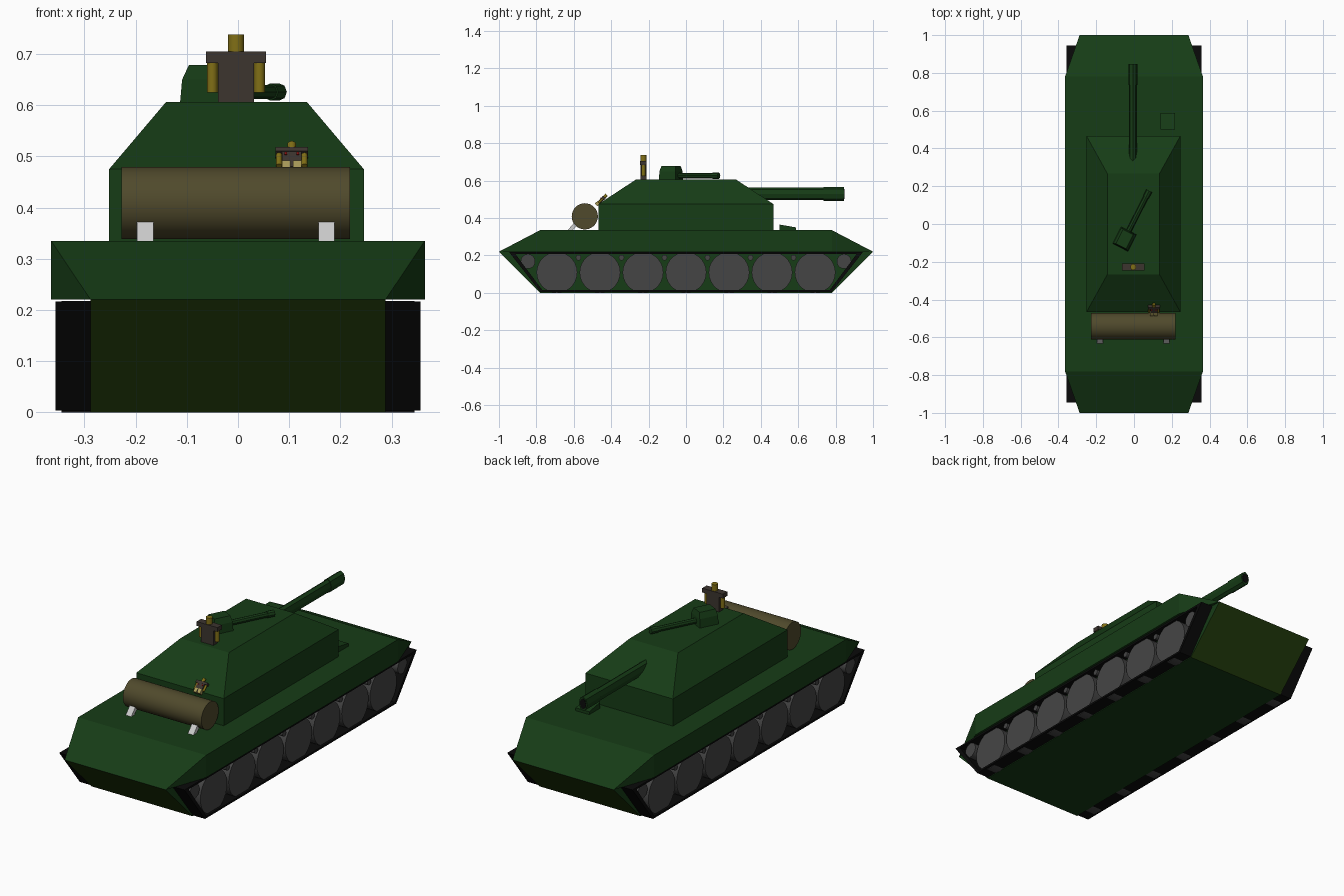
import bpy, bmesh, math
from mathutils import Matrix, Vector

if "Cube" in bpy.data.objects:
    bpy.data.objects.remove(bpy.data.objects["Cube"])


def material(name, rgb):
    m = bpy.data.materials.new(name)
    m.diffuse_color = (*rgb, 1)
    m.use_nodes = True
    m.node_tree.nodes["Principled BSDF"].inputs["Base Color"].default_value = m.diffuse_color
    return m


GREEN = material("green", (0.008, 0.045, 0.008))
OLIVE = material("olive", (0.018, 0.05, 0.004))
BLACK = material("black", (0.003, 0.003, 0.003))
WHEEL = material("wheel_grey", (0.06, 0.06, 0.06))
CANVAS = material("canvas", (0.08, 0.068, 0.025))
BROWN = material("brown", (0.045, 0.035, 0.028))
GOLD = material("gold", (0.22, 0.16, 0.008))
SAND = material("sand", (0.4, 0.33, 0.1))
RED = material("red", (0.4, 0.01, 0.01))


def finish(bm, name, mat, matrix=None):
    if matrix:
        bm.transform(matrix)
    bmesh.ops.recalc_face_normals(bm, faces=bm.faces)
    me = bpy.data.meshes.new(name)
    bm.to_mesh(me)
    bm.free()
    ob = bpy.data.objects.new(name, me)
    bpy.context.collection.objects.link(ob)
    if mat:
        me.materials.append(mat)
    return ob


def solid(name, pts, mat, matrix=None):
    """Convex solid around a few corner points."""
    bm = bmesh.new()
    for p in pts:
        bm.verts.new(p)
    bmesh.ops.convex_hull(bm, input=bm.verts)
    bmesh.ops.dissolve_limit(bm, angle_limit=0.01, verts=bm.verts, edges=bm.edges)
    return finish(bm, name, mat, matrix)


def box(name, x, y, z, mat, matrix=None):
    return solid(name, [(a, b, c) for a in x for b in y for c in z], mat, matrix)


def rod(name, p, q, r, mat, n=24, scale=(1, 1), matrix=None, smooth=False):
    """Cylinder from p to q."""
    p, q = Vector(p), Vector(q)
    bm = bmesh.new()
    bmesh.ops.create_cone(bm, cap_ends=True, segments=n, radius1=r, radius2=r, depth=(q - p).length)
    bm.transform(Matrix.Diagonal((*scale, 1, 1)))
    bm.transform(Matrix.Translation((p + q) / 2) @ (q - p).to_track_quat('Z', 'Y').to_matrix().to_4x4())
    if smooth:
        for f in bm.faces:
            f.smooth = len(f.verts) == 4
    return finish(bm, name, mat, matrix)


S = (-1, 1)

# Hull: lower tub with olive end plates, upper deck with pointed ends
tub = solid("lower_hull", [(sx * 0.288, sy * y, z) for sx in S for sy in S
                           for y, z in ((1, 0.22), (0.78, 0))], GREEN)
tub.data.materials.append(OLIVE)
for f in tub.data.polygons:
    f.material_index = int(abs(f.normal.y) > 0.5)
solid("upper_hull", [(sx * x, sy * y, z) for sx in S for sy in S
                     for x, y, z in ((0.365, 0.78, 0.22), (0.365, 0.78, 0.335), (0.288, 1, 0.22))], GREEN)

# Tracks: hollow trapezoid bands, with road wheels, end wheels and rollers
outer = [(-0.945, 0.217), (-0.778, 0.004), (0.778, 0.004), (0.945, 0.217)]
inner = [(-0.912, 0.207), (-0.768, 0.014), (0.768, 0.014), (0.912, 0.207)]
for side in S:
    bm = bmesh.new()
    rings = [[bm.verts.new((side * x, y, z)) for y, z in prof]
             for x, prof in ((0.285, outer), (0.357, outer), (0.357, inner), (0.285, inner))]
    for r in range(4):
        a, b = rings[r], rings[(r + 1) % 4]
        for i in range(4):
            j = (i + 1) % 4
            bm.faces.new((a[i], a[j], b[j], b[i]))
    finish(bm, "track", BLACK)

    def wheel(name, y, z, r, n):
        rod(name, (side * 0.285, y, z), (side * 0.345, y, z), r, WHEEL, n, smooth=True)

    for i in range(-3, 4):
        wheel("road_wheel", i * 0.23, 0.109, 0.109, 28)
    for i in range(6):
        wheel("return_roller", -0.575 + i * 0.23, 0.188, 0.015, 12)
    for s in S:
        wheel("end_wheel", s * 0.845, 0.168, 0.039, 20)

# Turret: straight base and sloped roof
cx = -0.003
solid("turret_base", [(cx + sx * 0.249, sy * 0.467, z) for sx in S for sy in S for z in (0.33, 0.475)], GREEN)
solid("turret_roof", [(cx + sx * x, sy * y, z) for sx in S for sy in S
                      for x, y, z in ((0.249, 0.467, 0.475), (0.138, 0.267, 0.606))], GREEN)

# Main gun with thicker muzzle
gx, gz = -0.006, 0.529
rod("gun_barrel", (gx, 0.25, gz), (gx, 0.8, gz), 0.033, GREEN, 8, (0.65, 1))
rod("gun_muzzle", (gx, 0.735, gz), (gx, 0.846, gz), 0.037, GREEN, 8, (0.65, 1))
rod("gun_bore", (gx, 0.8, gz), (gx, 0.848, gz), 0.027, BLACK, 8, (0.65, 1))

# Driver hatch wedge on the deck
solid("driver_hatch", [(x, y, z) for x in (0.14, 0.218)
                       for y, z in ((0.5, 0.33), (0.5, 0.365), (0.587, 0.35), (0.587, 0.33))], GREEN)

# Roof machine gun, turned sideways
turn = Matrix.Translation((-0.05, -0.08, 0)) @ Matrix.Rotation(math.radians(-27), 4, 'Z')
solid("roof_gun_block", [(sx * x, sy * y, z) for sx in S for sy in S
                         for x, y, z in ((0.046, 0.05, 0.6), (0.042, 0.048, 0.65), (0.03, 0.042, 0.679))],
      GREEN, turn)
rod("roof_gun_barrel", (0, 0, 0.626), (0, 0.285, 0.626), 0.014, GREEN, 8, matrix=turn)
rod("roof_gun_tip", (0, 0.25, 0.626), (0, 0.287, 0.626), 0.017, GREEN, 8, matrix=turn)


def crew(matrix):
    """Simple crew figure: block torso, wide shoulders, hanging arms, round head."""
    box("crew_torso", (-0.035, 0.035), (-0.016, 0.016), (0, 0.08), BROWN, matrix)
    box("crew_shoulders", (-0.059, 0.059), (-0.018, 0.018), (0.078, 0.1), BROWN, matrix)
    for s in S:
        rod("crew_arm", (s * 0.046, 0, 0.02), (s * 0.046, 0, 0.08), 0.0105, GOLD, 16,
            matrix=matrix, smooth=True)
    rod("crew_head", (0, 0, 0.098), (0, 0, 0.133), 0.016, GOLD, 16, matrix=matrix, smooth=True)


# Commander standing on the roof, and a small figure leaning on the turret rear
crew(Matrix.Translation((-0.004, -0.228, 0.605)))
lean = Matrix.Translation((0.105, -0.475, 0.474)) @ Matrix.Rotation(math.radians(-46), 4, 'X') @ Matrix.Scale(0.54, 4)
crew(lean)
for s in S:
    box("small_figure_leg", (s * 0.004, s * 0.036), (-0.02, 0.016), (-0.012, 0.028), SAND, lean)
    box("small_figure_badge", (s * 0.022 - 0.005, s * 0.022 + 0.005), (-0.022, -0.016), (0.06, 0.07), RED, lean)

# Rear roll carried on two slanted grey brackets
rod("rear_roll", (-0.228, -0.541, 0.409), (0.219, -0.541, 0.409), 0.07, CANVAS, 32, smooth=True)
for x in (-0.181, 0.173):
    solid("roll_bracket", [(x + s * 0.016, y, z) for s in S
                           for y, z in ((-0.637, 0.33), (-0.612, 0.33), (-0.598, 0.375), (-0.58, 0.36))], None)
